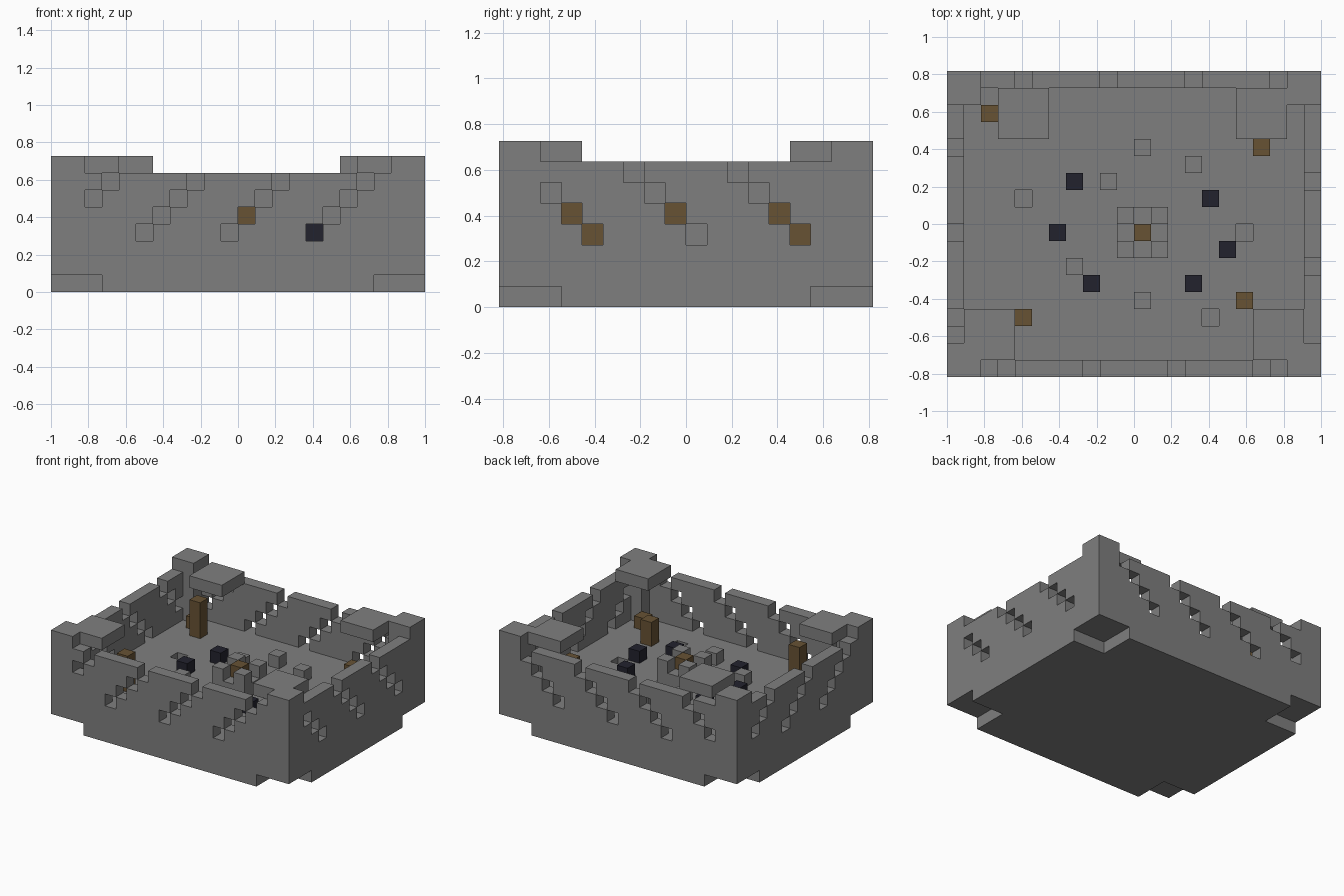
import bpy
import bmesh
from mathutils import Vector

cube = bpy.data.objects.get("Cube")
if cube:
    bpy.data.objects.remove(cube, do_unlink=True)

# Grid of cubic blocks: width, depth, and the level of the courtyard
NX, NY = 22, 18
UNIT = 2 / NX
FLOOR, WALL_TOP = 3, 7


def make_material(name, rgb):
    mat = bpy.data.materials.new(name)
    mat.use_nodes = True
    colour = (*rgb, 1)
    mat.diffuse_color = colour
    mat.node_tree.nodes["Principled BSDF"].inputs["Base Color"].default_value = colour
    return mat


STONE = make_material("grey stone", (0.212, 0.212, 0.212))
WOOD = make_material("brown wood", (0.136, 0.084, 0.034))
COAL = make_material("dark coal", (0.016, 0.016, 0.027))


def cells(x0, x1, y0, y1, z0, z1):
    """Set of block positions in a half-open box."""
    return {(x, y, z) for x in range(x0, x1) for y in range(y0, y1) for z in range(z0, z1)}


def blocks(name, filled, mat):
    """One mesh from a set of blocks, with only its outer faces."""
    bm = bmesh.new()
    for cell in filled:
        for axis in range(3):
            for side in (-1, 1):
                step = Vector((0, 0, 0))
                step[axis] = side
                if tuple(int(c + s) for c, s in zip(cell, step)) in filled:
                    continue
                u, v = Vector((0, 0, 0)), Vector((0, 0, 0))
                u[(axis + 1) % 3] = 0.5
                v[(axis + 2) % 3] = 0.5 * side
                mid = Vector(cell) + Vector((0.5, 0.5, 0.5)) + step * 0.5
                ring = (mid - u - v, mid + u - v, mid + u + v, mid - u + v)
                bm.faces.new([bm.verts.new(((p.x - NX / 2) * UNIT,
                                            (p.y - NY / 2) * UNIT,
                                            p.z * UNIT)) for p in ring])
    bmesh.ops.remove_doubles(bm, verts=bm.verts, dist=UNIT / 100)
    mesh = bpy.data.meshes.new(name)
    bm.to_mesh(mesh)
    bm.free()
    mesh.materials.append(mat)
    obj = bpy.data.objects.new(name, mesh)
    bpy.context.collection.objects.link(obj)
    return obj


# Foundation slab with cut corners underneath, and shallow pits in its floor
base = cells(0, NX, 0, NY, 0, FLOOR)
for x in (0, NX - 3):
    for y in (0, NY - 3):
        base -= cells(x, x + 3, y, y + 3, 0, 1)
for x, y in ((4, 10), (17, 8), (15, 3)):
    base.discard((x, y, FLOOR - 1))
blocks("foundation", base, STONE)

# Walls pierced by stepped diagonal slots
walls = {
    "front_wall": (cells(2, NX - 2, 0, 1, FLOOR, WALL_TOP), lambda x, y, z: (x - z) % 5 == 2),
    "back_wall": (cells(2, NX - 2, NY - 1, NY, FLOOR, WALL_TOP), lambda x, y, z: (x - z) % 5 == 3),
    "right_wall": (cells(0, 1, 2, NY - 2, FLOOR, WALL_TOP), lambda x, y, z: (y + z) % 5 == 4),
    "left_wall": (cells(NX - 1, NX, 2, NY - 2, FLOOR, WALL_TOP), lambda x, y, z: (y + z) % 5 == 2),
}
for name, (wall, is_slot) in walls.items():
    blocks(name, {c for c in wall if not is_slot(*c)}, STONE)

# Corner towers, each with a square lookout platform at the top
corners = {
    "front_right": (0, 0, 1, 1),
    "front_left": (NX - 2, 0, 18, 1),
    "back_right": (0, NY - 2, 3, 14),
    "back_left": (NX - 2, NY - 2, 17, 14),
}
for name, (tx, ty, px, py) in corners.items():
    tower = cells(tx, tx + 2, ty, ty + 2, FLOOR, WALL_TOP + 1)
    platform = cells(px, px + 3, py, py + 3, WALL_TOP, WALL_TOP + 1)
    blocks(name + "_tower", tower | platform, STONE)

# Central monument: wooden core between four stone pillars
monument = cells(10, 13, 7, 10, FLOOR, FLOOR + 1)
for x in (10, 12):
    for y in (7, 9):
        monument.add((x, y, FLOOR + 1))
core = cells(11, 12, 8, 9, FLOOR, FLOOR + 2)
blocks("monument", monument - core, STONE)
blocks("monument_core", core, WOOD)

# Wooden posts of different heights near the corners
posts = ((2, 15, 1), (3, 14, 3), (19, 2, 1), (17, 4, 2), (18, 13, 2), (4, 3, 3))
for n, (x, y, h) in enumerate(posts, 1):
    blocks(f"wooden_post_{n}", cells(x, x + 1, y, y + 1, FLOOR, FLOOR + h), WOOD)

# Loose blocks scattered over the courtyard
rubble = ((11, 13), (14, 12), (9, 11), (7, 6), (11, 4))
coal = ((7, 11), (15, 10), (6, 8), (16, 7), (8, 5), (14, 5))
for label, spots, mat in (("stone_block", rubble, STONE), ("coal_block", coal, COAL)):
    for n, (x, y) in enumerate(spots, 1):
        blocks(f"{label}_{n}", {(x, y, FLOOR)}, mat)
